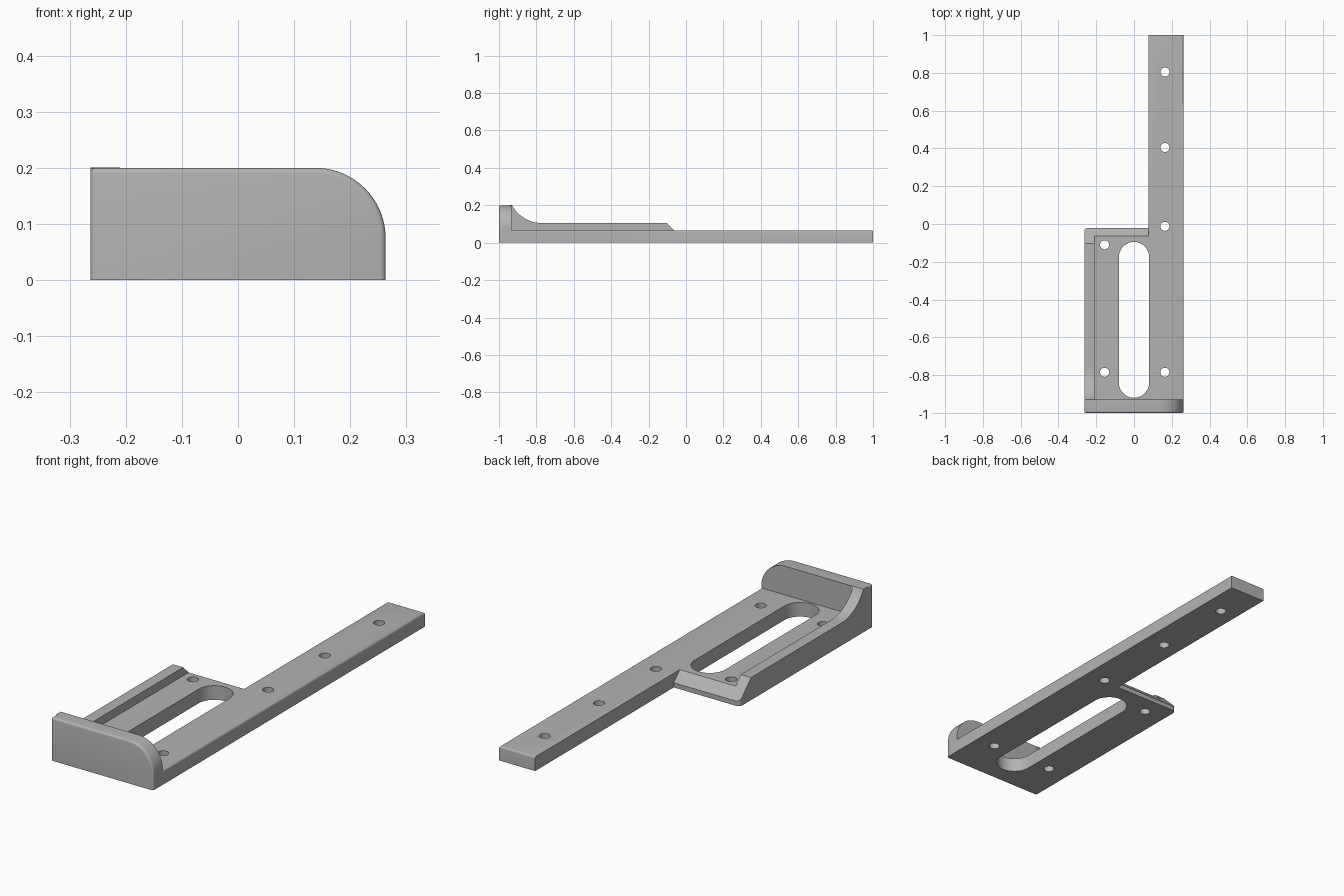
import bpy, bmesh, math
from mathutils import Vector

if "Cube" in bpy.data.objects:
    bpy.data.objects.remove(bpy.data.objects["Cube"])

grey = bpy.data.materials.new("plain grey")
grey.use_nodes = True
colour = (0.45, 0.45, 0.45, 1)
grey.diffuse_color = colour
grey.node_tree.nodes["Principled BSDF"].inputs["Base Color"].default_value = colour

LEFT, RIGHT, ARM = -0.263, 0.263, 0.077   # x limits and inner side of the arm
THICK, WALL, BACK = 0.066, -0.93, -0.02   # plate top, wall inner face, plate rear


def arc(cx, cy, r, start, end, steps=16):
    angles = [math.radians(start + (end - start) * i / steps) for i in range(steps + 1)]
    return [(cx + r * math.cos(a), cy + r * math.sin(a)) for a in angles]


def prism(name, points, low, high, axis, soft=None, width=0.012):
    """Extrude a 2D outline along an axis; round the edges that soft() picks."""
    place = {"x": lambda u, v, d: (d, u, v),
             "y": lambda u, v, d: (u, d, v),
             "z": lambda u, v, d: (u, v, d)}[axis]
    bm = bmesh.new()
    face = bm.faces.new([bm.verts.new(place(u, v, low)) for u, v in points])
    grown = bmesh.ops.extrude_face_region(bm, geom=[face])["geom"]
    shift = Vector(place(0, 0, high - low))
    bmesh.ops.translate(bm, vec=shift, verts=[g for g in grown if isinstance(g, bmesh.types.BMVert)])
    bmesh.ops.recalc_face_normals(bm, faces=bm.faces)
    if soft:
        edges = [e for e in bm.edges if soft(e.verts[0].co, e.verts[1].co)]
        bmesh.ops.bevel(bm, geom=edges, offset=width, segments=4, profile=0.5, affect="EDGES")
    mesh = bpy.data.meshes.new(name)
    bm.to_mesh(mesh)
    bm.free()
    mesh.materials.append(grey)
    ob = bpy.data.objects.new(name, mesh)
    bpy.context.collection.objects.link(ob)
    return ob


def combine(target, tool, operation):
    mod = target.modifiers.new("join", "BOOLEAN")
    mod.operation, mod.solver, mod.object = operation, "EXACT", tool
    bpy.context.view_layer.objects.active = target
    bpy.ops.object.modifier_apply(modifier=mod.name)
    bpy.data.objects.remove(tool)


# Flat plate with a long arm, softened along the outer top edges of the arm
outline = [(LEFT, -0.96), (RIGHT, -0.96), (RIGHT, 1), (ARM, 1), (ARM, BACK)]
outline += arc(LEFT + 0.02, BACK - 0.02, 0.02, 90, 180, 6)


def arm_edge(a, b):
    on_top = min(a.z, b.z) > 0.06
    return on_top and (min(a.x, b.x) > RIGHT - 0.001 or min(a.y, b.y) > 0.99)


bracket = prism("mounting_bracket", outline, 0, THICK, "z", arm_edge, 0.008)

# Side rail sweeping up into the end wall
rail = [(-0.96, 0.03), (BACK, 0.03), (BACK, 0.105), (-0.77, 0.105)]
rail += arc(-0.77, 0.287, 0.182, 270, 208.4)[1:] + [(-0.96, 0.2)]
combine(bracket, prism("side_rail", rail, LEFT, -0.21, "x"), "UNION")

# End wall with one large rounded corner
wall = [(LEFT, 0), (RIGHT, 0)] + arc(RIGHT - 0.125, 0.075, 0.125, 0, 90, 24)
wall += arc(LEFT + 0.01, 0.19, 0.01, 90, 180, 5)


def wall_edge(a, b):
    return max(a.y, b.y) < -0.99 and max(a.z, b.z) > 0.01


combine(bracket, prism("end_wall", wall, -1, WALL, "y", wall_edge, 0.009), "UNION")

# Sloped rear edge
slope = [(-0.12, 0.122), (0.03, 0.122), (0.03, -0.028)]
combine(bracket, prism("slope_cutter", slope, -0.4, ARM, "x"), "DIFFERENCE")

# Long slot
slot = arc(0, -0.175, 0.08, 0, 180, 24) + arc(0, -0.84, 0.08, 180, 360, 24)
combine(bracket, prism("slot_cutter", slot, -0.1, 0.3, "z"), "DIFFERENCE")

# Screw holes
holes = [(0.164, y) for y in (0.805, 0.405, -0.012, -0.785)]
holes += [(-0.156, y) for y in (-0.11, -0.785)]
for x, y in holes:
    circle = arc(x, y, 0.024, 0, 360, 28)[:-1]
    combine(bracket, prism("hole_cutter", circle, -0.1, 0.3, "z"), "DIFFERENCE")

bpy.ops.object.select_all(action="DESELECT")
bracket.select_set(True)
bpy.context.view_layer.objects.active = bracket
bpy.ops.object.shade_smooth_by_angle(angle=math.radians(30))
